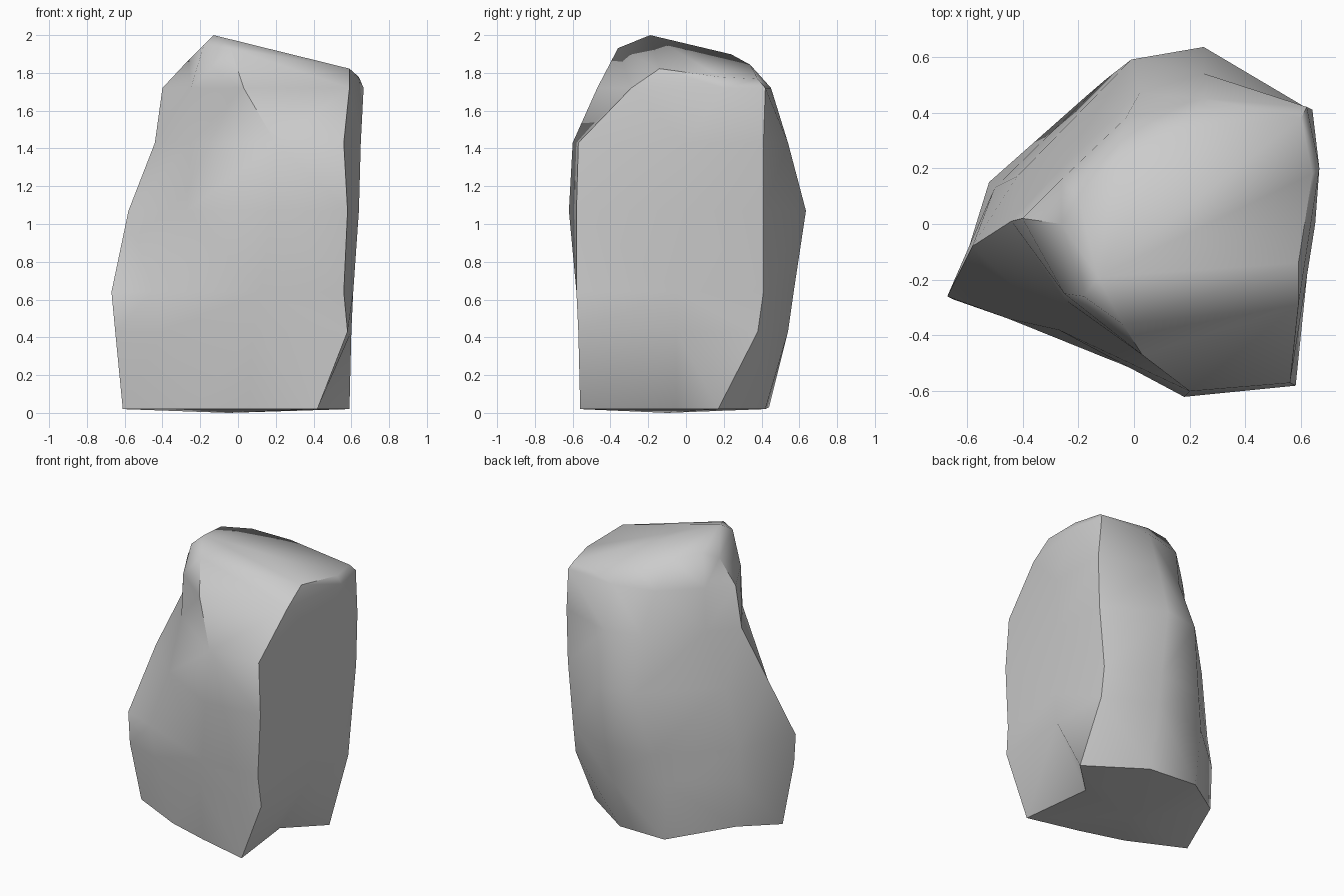
import bpy, bmesh, math

if "Cube" in bpy.data.objects:
    bpy.data.objects.remove(bpy.data.objects["Cube"])

# Horizontal cross-sections: height, then (x, y) corners running
# front right, right, back right, back, back left, left, front left, front, front mid
SECTIONS = [
    (0.02, [(.42, -.56), (.36, -.05), (.59, .17), (.22, .42), (-.14, .44), (-.5, .16), (-.61, -.2), (-.24, -.38), (.06, -.47)]),
    (0.43, [(.58, -.57), (.6, -.05), (.59, .38), (.25, .54), (-.17, .46), (-.52, .15), (-.65, -.27), (-.4, -.35), (.08, -.54)]),
    (0.64, [(.56, -.58), (.61, -.05), (.59, .41), (.25, .57), (-.1, .52), (-.5, .13), (-.67, -.26), (-.45, -.34), (.12, -.57)]),
    (1.07, [(.58, -.58), (.64, 0), (.63, .41), (.25, .635), (-.01, .59), (-.42, .17), (-.58, -.08), (-.27, -.38), (.18, -.62)]),
    (1.43, [(.56, -.57), (.65, 0), (.64, .41), (.25, .54), (.02, .47), (-.28, .18), (-.44, .01), (-.25, -.27), (.2, -.6)]),
    (1.72, [(.59, -.29), (.665, .2), (.62, .42), (.25, .45), (-.03, .38), (-.26, .16), (-.4, .02), (-.25, -.25), (.03, -.47)]),
    (None, [(.59, -.14), (.64, .18), (.6, .38), (.17, .34), (-.06, .24), (-.2, .1), (-.26, 0), (-.18, -.26), (-.04, -.36)]),
]
APEX = (-.13, -.19)


def crown_height(x, y):
    """Sloping top that falls to the right and is cut off left, front and back."""
    return min(1.95 - .24 * x - .1 * y, 2.13 + x, 2.075 + .4 * y, 2.03 - .55 * y)


def corner_height(z, x, y):
    """Height of a corner; the base lifts slightly at its back left corner."""
    if z is None:
        return crown_height(x, y)
    return z + max(0, y - x - .57) if z < .1 else z


# Boulder: skin the sections together, close the base and fan the top to its peak
bm = bmesh.new()
rings = [[bm.verts.new((x, y, corner_height(z, x, y))) for x, y in pts]
         for z, pts in SECTIONS]
peak = bm.verts.new((*APEX, 2.0))
foot = bm.verts.new((-.05, -.1, 0))
n = len(rings[0])
for i in range(n):
    j = (i + 1) % n
    for low, high in zip(rings, rings[1:]):
        bm.faces.new((low[i], low[j], high[j], high[i]))
    bm.faces.new((rings[-1][i], rings[-1][j], peak))
    bm.faces.new((rings[0][j], rings[0][i], foot))
bmesh.ops.triangulate(bm, faces=bm.faces[:])
bmesh.ops.recalc_face_normals(bm, faces=bm.faces[:])

mesh = bpy.data.meshes.new("boulder")
bm.to_mesh(mesh)
bm.free()
boulder = bpy.data.objects.new("boulder", mesh)
bpy.context.collection.objects.link(boulder)

# Soft facets with crisp main edges
bpy.context.view_layer.objects.active = boulder
boulder.select_set(True)
bpy.ops.object.shade_smooth_by_angle(angle=math.radians(55))
